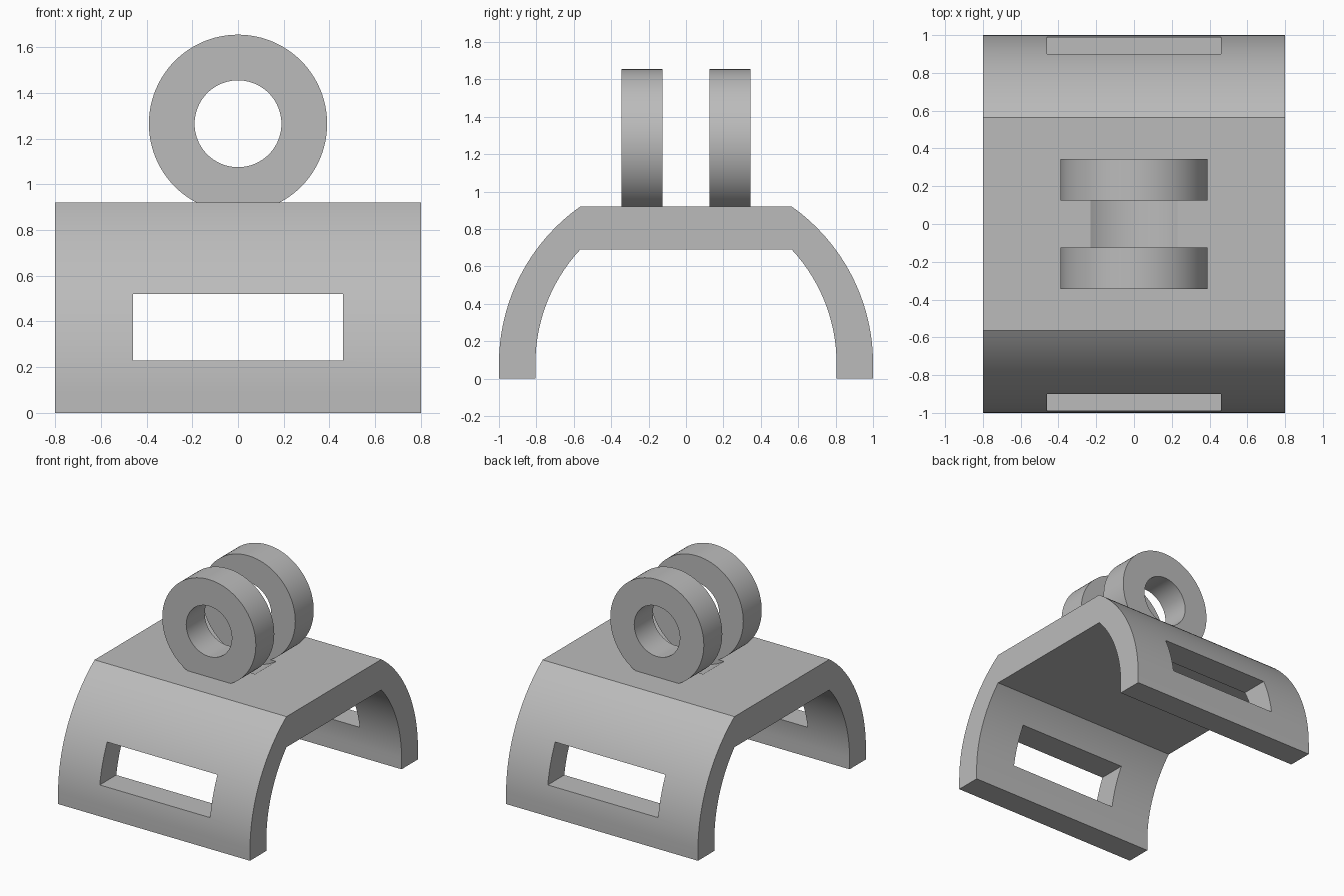
import bpy
import bmesh
from math import radians, sqrt, pi, asin, cos, sin
from mathutils import Matrix, Vector

cube = bpy.data.objects.get("Cube")
if cube:
    bpy.data.objects.remove(cube, do_unlink=True)

grey = bpy.data.materials.new("plain_grey")
grey.use_nodes = True
GREY = (0.5, 0.5, 0.5, 1)
grey.diffuse_color = GREY
grey.node_tree.nodes["Principled BSDF"].inputs["Base Color"].default_value = GREY


def make_object(name, bm):
    bmesh.ops.recalc_face_normals(bm, faces=bm.faces)
    mesh = bpy.data.meshes.new(name)
    bm.to_mesh(mesh)
    bm.free()
    mesh.materials.append(grey)
    obj = bpy.data.objects.new(name, mesh)
    bpy.context.collection.objects.link(obj)
    return obj


def select_only(obj):
    bpy.ops.object.select_all(action="DESELECT")
    obj.select_set(True)
    bpy.context.view_layer.objects.active = obj


def smooth(obj):
    select_only(obj)
    bpy.ops.object.shade_smooth_by_angle(angle=radians(25))


def arc(foot, edge, top, start=0.08, steps=32):
    """Side curve: vertical foot, then a circular arc up to the flat top."""
    rise = top - start
    centre = (foot**2 - edge**2 - rise**2) / (2 * (foot - edge))
    radius = foot - centre
    end = asin(rise / radius)
    angles = [end * i / steps for i in range(steps + 1)]
    return [(foot, 0)] + [(centre + radius * cos(a), start + radius * sin(a))
                          for a in angles]


def box(name, size, location):
    bm = bmesh.new()
    bmesh.ops.create_cube(bm, size=1)
    bmesh.ops.scale(bm, vec=size, verts=bm.verts)
    bmesh.ops.translate(bm, vec=location, verts=bm.verts)
    return make_object(name, bm)


def cylinder(name, radius, depth, z):
    bm = bmesh.new()
    bmesh.ops.create_cone(bm, cap_ends=True, segments=128, radius1=radius,
                          radius2=radius, depth=depth,
                          matrix=Matrix.Translation((0, 0, z))
                          @ Matrix.Rotation(pi / 2, 4, "X"))
    return make_object(name, bm)


def cut(target, cutter):
    cutter.hide_render = True
    mod = target.modifiers.new("cut", "BOOLEAN")
    mod.operation = "DIFFERENCE"
    mod.solver = "EXACT"
    mod.object = cutter
    select_only(target)
    bpy.ops.object.modifier_apply(modifier=mod.name)
    bpy.data.objects.remove(cutter, do_unlink=True)


# Arched saddle: outer and inner side curves, mirrored, extruded across x
HALF_WIDTH = 0.8
outer = arc(1.0, 0.565, 0.92)
inner = arc(0.805, 0.565, 0.69)
profile = (outer + [(-y, z) for y, z in reversed(outer)]
           + [(-y, z) for y, z in inner] + inner[::-1])
bm = bmesh.new()
side = bm.faces.new([bm.verts.new((-HALF_WIDTH, y, z)) for y, z in profile])
wall = bmesh.ops.extrude_face_region(bm, geom=[side], use_keep_orig=True)
moved = [v for v in wall["geom"] if isinstance(v, bmesh.types.BMVert)]
bmesh.ops.translate(bm, vec=(2 * HALF_WIDTH, 0, 0), verts=moved)
saddle = make_object("arched_saddle", bm)

# Strap slots through both legs, and the shallow groove between the rings
RING_Z, RING_IN, RING_OUT = 1.265, 0.125, 0.345
for y in (-0.85, 0.85):
    cut(saddle, box("slot_cutter", (0.92, 0.6, 0.29), (0, y, 0.375)))
cut(saddle, cylinder("groove_cutter", 0.415, 2 * RING_IN, RING_Z))
smooth(saddle)

# Pair of upright rings: a rectangle spun round the y axis
for name, sign in (("front_ring", -1), ("back_ring", 1)):
    bm = bmesh.new()
    section = [(0.19, RING_IN), (0.39, RING_IN), (0.39, RING_OUT), (0.19, RING_OUT)]
    verts = [bm.verts.new((r, sign * y, RING_Z)) for r, y in section]
    edges = [bm.edges.new((verts[i], verts[(i + 1) % 4])) for i in range(4)]
    bmesh.ops.spin(bm, geom=verts + edges, cent=Vector((0, 0, RING_Z)),
                   axis=Vector((0, 1, 0)), angle=2 * pi, steps=96)
    bmesh.ops.remove_doubles(bm, verts=bm.verts, dist=0.0005)
    smooth(make_object(name, bm))
